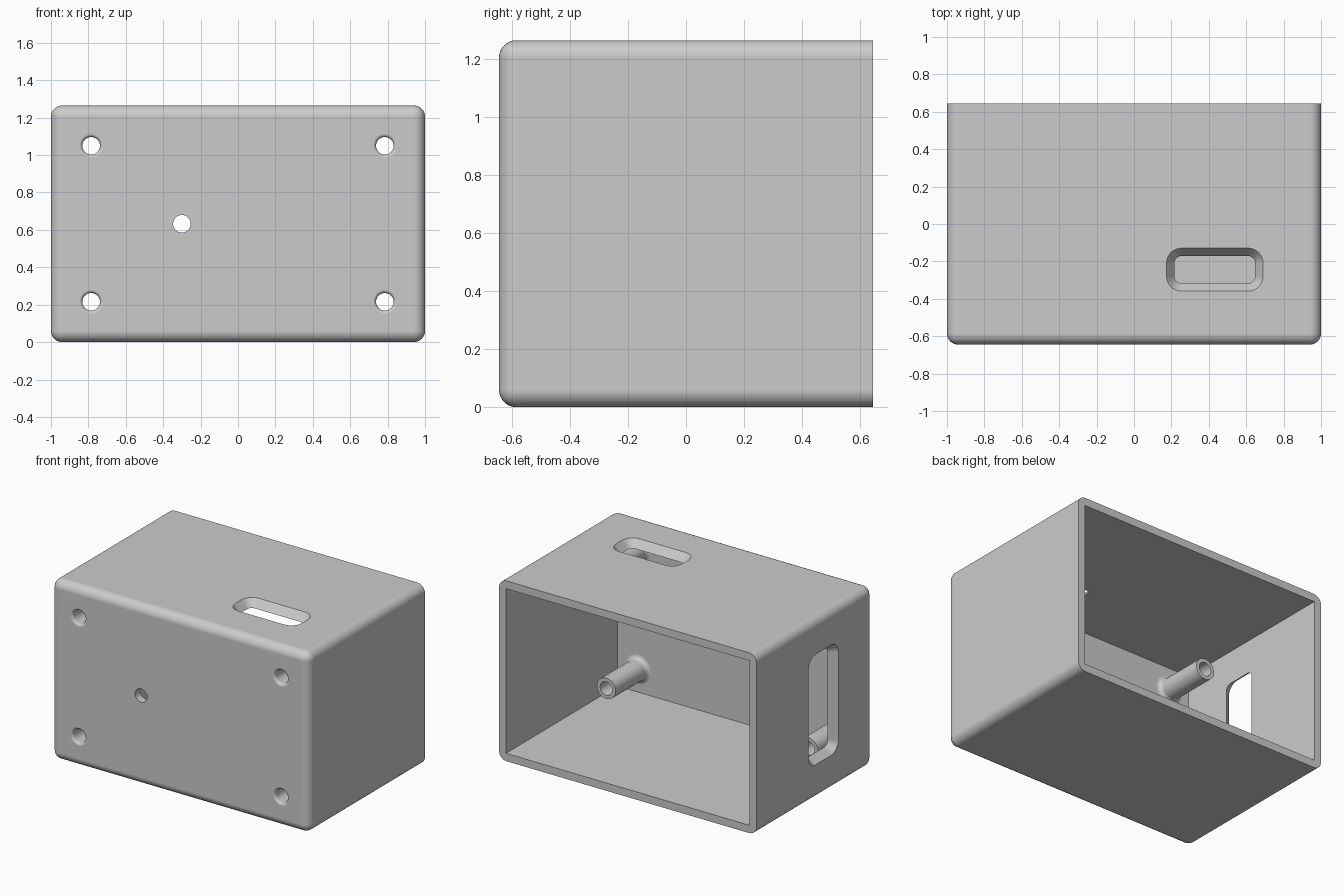
import bpy, bmesh
from math import pi, cos, sin, radians
from mathutils import Vector, Matrix

if "Cube" in bpy.data.objects:
    bpy.data.objects.remove(bpy.data.objects["Cube"], do_unlink=True)

W, D, H = 2.0, 1.29, 1.265      # outer size
WALL, ROUND = 0.055, 0.06
FRONT, MID = -D / 2, H / 2
POST_X, POST_Z = 0.785, 0.417   # post offsets from the middle
BORE = 0.047

grey = bpy.data.materials.new("plain grey")
grey.use_nodes = True
grey.diffuse_color = (0.6, 0.6, 0.6, 1)
grey.node_tree.nodes["Principled BSDF"].inputs["Base Color"].default_value = (0.6, 0.6, 0.6, 1)


def finish(bm, name):
    bmesh.ops.recalc_face_normals(bm, faces=bm.faces)
    mesh = bpy.data.meshes.new(name)
    bm.to_mesh(mesh)
    bm.free()
    mesh.materials.append(grey)
    obj = bpy.data.objects.new(name, mesh)
    bpy.context.collection.objects.link(obj)
    return obj


def select(obj):
    bpy.ops.object.select_all(action='DESELECT')
    obj.select_set(True)
    bpy.context.view_layer.objects.active = obj


def box(name, size, centre, bevel=0):
    bm = bmesh.new()
    bmesh.ops.create_cube(bm, size=1, matrix=Matrix.Translation(centre) @ Matrix.Diagonal((*size, 1)))
    if bevel:
        # round every edge except those of the open back rim
        back = max(v.co.y for v in bm.verts) - 0.001
        edges = [e for e in bm.edges if min(v.co.y for v in e.verts) < back]
        bmesh.ops.bevel(bm, geom=edges, offset=bevel, segments=8, profile=0.5, affect='EDGES')
    return finish(bm, name)


def lathe(name, profile, x, z, closed=False):
    """Revolve (radius, y) points about a front-to-back axis."""
    bm = bmesh.new()
    verts = [bm.verts.new((x + r, y, z)) for r, y in profile]
    pairs = list(zip(verts, verts[1:]))
    if closed:
        pairs.append((verts[-1], verts[0]))
    edges = [bm.edges.new(p) for p in pairs]
    bmesh.ops.spin(bm, geom=verts + edges, cent=(x, 0, z), axis=(0, 1, 0),
                   angle=2 * pi, steps=40, use_merge=False)
    bmesh.ops.remove_doubles(bm, verts=bm.verts, dist=1e-5)
    return finish(bm, name)


def slot_cutter(name, half_u, half_v, place):
    """Rounded slot narrowing inward; place(u, v, depth) gives a point."""
    bm = bmesh.new()
    rings = []
    for depth in (-0.02, WALL + 0.01):
        inset = 0.042 * depth / WALL
        radius = 0.08 - inset
        ring = []
        for k in range(36):
            quarter, step = divmod(k, 9)
            a = (quarter + step / 8) * pi / 2
            su = 1 if quarter in (0, 3) else -1
            sv = 1 if quarter < 2 else -1
            u = su * (half_u - 0.08) + radius * cos(a)
            v = sv * (half_v - 0.08) + radius * sin(a)
            ring.append(bm.verts.new(place(u, v, depth)))
        rings.append(ring)
    outer, inner = rings
    for k in range(36):
        n = (k + 1) % 36
        bm.faces.new((outer[k], outer[n], inner[n], inner[k]))
    bm.faces.new(outer)
    bm.faces.new(inner)
    return finish(bm, name)


def cut(obj, cutter):
    mod = obj.modifiers.new("cut", 'BOOLEAN')
    mod.operation, mod.solver, mod.object = 'DIFFERENCE', 'EXACT', cutter
    cutter.hide_render = True
    select(obj)
    bpy.ops.object.modifier_apply(modifier=mod.name)
    bpy.data.objects.remove(cutter, do_unlink=True)


def smooth(obj):
    select(obj)
    bpy.ops.object.shade_smooth_by_angle(angle=radians(30))
    mod = obj.modifiers.new("even normals", 'WEIGHTED_NORMAL')
    mod.keep_sharp = True
    bpy.ops.object.modifier_apply(modifier=mod.name)


# Rounded box, hollow and open at the back
shell = box("enclosure_shell", (W, D, H), Vector((0, 0, MID)), ROUND)
cut(shell, box("cavity", (W - 2 * WALL, D, H - 2 * WALL), Vector((0, WALL, MID))))

# Slots in the top and in one side
cut(shell, slot_cutter("top_slot", 0.258, 0.115,
                       lambda u, v, d: (0.432 + u, -0.244 + v, H - d)))
cut(shell, slot_cutter("side_slot", 0.165, 0.387,
                       lambda u, v, d: (-W / 2 + d, -0.095 + u, MID + v)))

# Plain hole in the front
inside = FRONT + WALL
cut(shell, lathe("front_hole", [(0, FRONT - 0.1), (BORE, FRONT - 0.1),
                                (BORE, inside + 0.1), (0, inside + 0.1)], -0.3, MID))

# Corner screw holes with rounded mouths, each leading into a hollow post
LIP, FLARE, R, TIP = 0.018, 0.03, 0.073, -0.237
quarter_steps = [k * pi / 12 for k in range(7)]
mouth = [(0, FRONT - 0.02), (BORE + LIP, FRONT - 0.02)]
mouth += [(BORE + LIP * (1 - sin(a)), FRONT + LIP * (1 - cos(a))) for a in quarter_steps]
mouth += [(BORE, inside + 0.02), (0, inside + 0.02)]
tube = [(BORE, inside)]
tube += [(R + FLARE * (1 - sin(a)), inside + FLARE * (1 - cos(a))) for a in quarter_steps]
tube += [(R, TIP), (BORE, TIP)]

for sx, side in ((1, "left"), (-1, "right")):
    for sz, level in ((1, "upper"), (-1, "lower")):
        x, z = sx * POST_X, MID + sz * POST_Z
        cut(shell, lathe("screw_hole", mouth, x, z))
        smooth(lathe(f"{level}_{side}_post", tube, x, z, closed=True))

smooth(shell)
